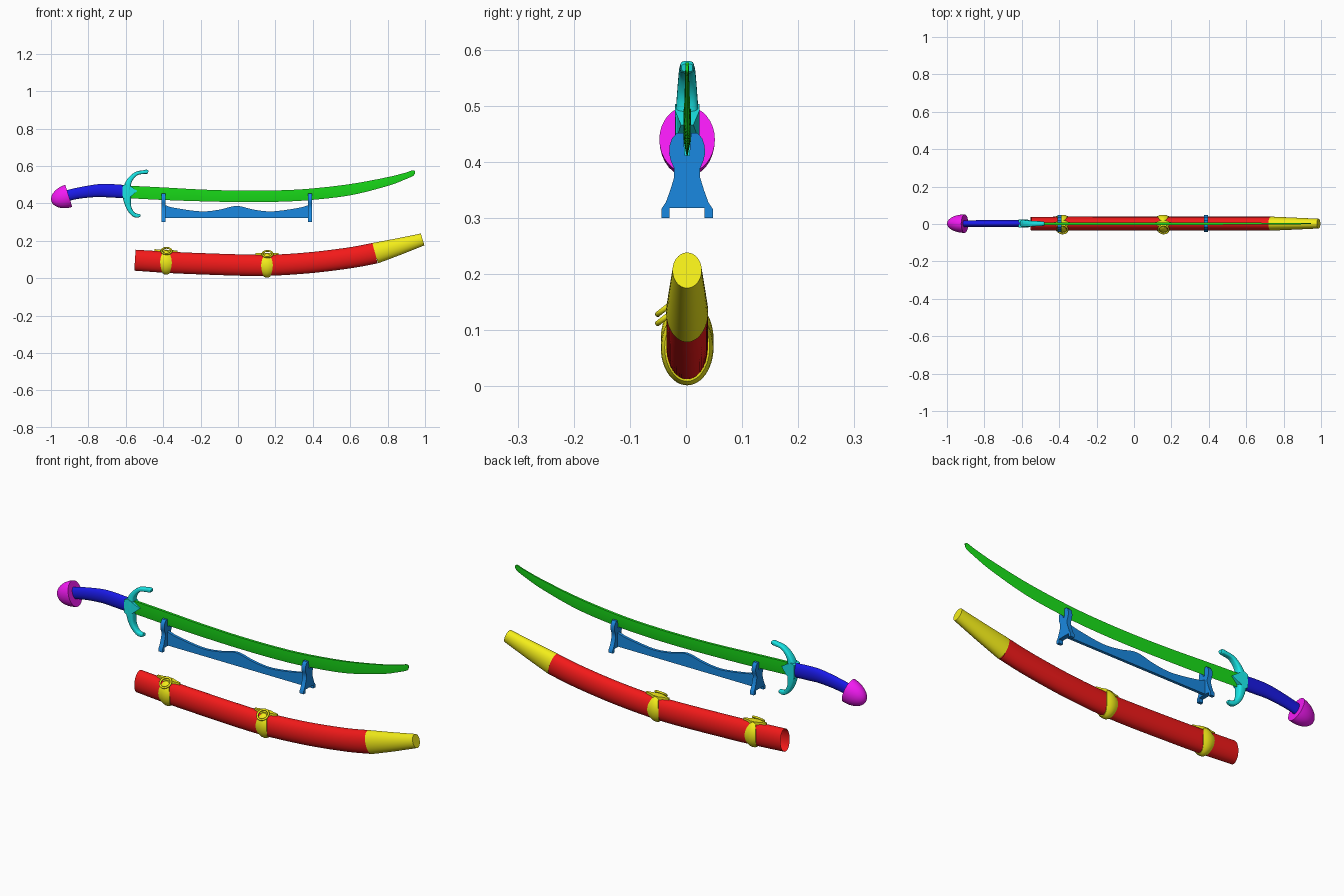
import bpy, bmesh, math
from mathutils import Vector, Matrix

if "Cube" in bpy.data.objects:
    bpy.data.objects.remove(bpy.data.objects["Cube"])

YC = 0.002  # common centre plane

RED, YELLOW, GREEN = (0.9, 0.01, 0.01, 1), (0.9, 0.85, 0.01, 1), (0.01, 0.75, 0.01, 1)
BLUE, CYAN, MAGENTA, SKY = (0.01, 0.01, 0.8, 1), (0.01, 0.8, 0.8, 1), (0.9, 0.01, 0.9, 1), (0.01, 0.25, 0.75, 1)
mats = {}


def finish(name, bm, color, angle=35):
    bmesh.ops.recalc_face_normals(bm, faces=bm.faces)
    me = bpy.data.meshes.new(name)
    bm.to_mesh(me)
    bm.free()
    ob = bpy.data.objects.new(name, me)
    bpy.context.collection.objects.link(ob)
    if color not in mats:
        mats[color] = bpy.data.materials.new("paint_%d" % len(mats))
        mats[color].diffuse_color = color
    me.materials.append(mats[color])
    bpy.ops.object.select_all(action='DESELECT')
    ob.select_set(True)
    bpy.context.view_layer.objects.active = ob
    bpy.ops.object.shade_smooth_by_angle(angle=math.radians(angle))
    return ob


def spline(pts, sub):
    """Catmull-Rom through tuples of any length."""
    pts = [Vector(p) for p in pts]
    ext = [2 * pts[0] - pts[1]] + pts + [2 * pts[-1] - pts[-2]]
    out = []
    for i in range(1, len(ext) - 2):
        a, b, c, d = ext[i - 1:i + 3]
        for k in range(sub):
            t = k / sub
            out.append(0.5 * (2 * b + (c - a) * t + (2 * a - 5 * b + 4 * c - d) * t * t
                              + (3 * b - a - 3 * c + d) * t ** 3))
    return out + [pts[-1]]


def skin(bm, rings, cap0=True, cap1=True, loop=False):
    rows = [[bm.verts.new(p) for p in r] for r in rings]
    n = len(rows[0])
    for a, b in zip(rows, rows[1:] + rows[:1] if loop else rows[1:]):
        for i in range(n):
            j = (i + 1) % n
            bm.faces.new((a[i], a[j], b[j], b[i]))
    if cap0:
        bm.faces.new(rows[0])
    if cap1:
        bm.faces.new(rows[-1])


def sweep(name, stations, color, n=32, sub=6, power=1.0, cap0=True, cap1=True):
    """Stations (x, z, half height, half depth) in the xz plane."""
    st = spline(stations, sub) if sub > 1 else [Vector(s) for s in stations]
    rings = []
    for i, s in enumerate(st):
        p, q = st[max(i - 1, 0)], st[min(i + 1, len(st) - 1)]
        t = Vector((q[0] - p[0], 0, q[1] - p[1])).normalized()
        up = Vector((-t.z, 0, t.x))
        ring = []
        for k in range(n):
            a = 2 * math.pi * k / n
            c, d = math.cos(a), math.sin(a)
            c, d = [math.copysign(abs(v) ** power, v) for v in (c, d)]
            ring.append(Vector((s[0], YC, s[1])) + up * (s[2] * c) + Vector((0, s[3] * d, 0)))
        rings.append(ring)
    bm = bmesh.new()
    skin(bm, rings, cap0, cap1)
    return finish(name, bm, color)


# Blade: wedge section with a flat spine and sharp lower edge
blade = spline([(-.6, .495, .428), (-.4, .485, .418), (-.2, .474, .411), (0, .468, .407),
                (.2, .469, .408), (.38, .478, .417), (.6, .503, .443), (.8, .54, .493),
                (.9, .565, .53)], 6) + [Vector(v) for v in
                                       ((.925, .574, .541), (.938, .577, .548), (.945, .573, .557))]
rings = []
for x, top, bot in blade:
    w = .0065 if x < .4 else .0065 - .0035 * (x - .4) / .545
    mid = top - .55 * (top - bot)
    rings.append([(x, YC - w, top), (x, YC + w, top), (x, YC + w * .85, mid),
                  (x, YC, bot), (x, YC - w * .85, mid)])
bm = bmesh.new()
skin(bm, rings)
finish("blade", bm, GREEN, 25)

# Grip and domed pommel
sweep("grip", [(-.93, .437, .029, .018), (-.85, .455, .030, .018), (-.75, .468, .034, .019),
               (-.68, .467, .036, .019), (-.595, .462, .035, .019)], BLUE)
dome = []
for k in range(15):
    a = math.pi / 2 * k / 14.2
    s = .097 * math.sin(a)
    dome.append((-.905 - .953 * s, .44 - .303 * s, .062 * math.cos(a), .0495 * math.cos(a)))
sweep("pommel", dome, MAGENTA, sub=1)

# Guard: curved quillons plus pointed centre block
sweep("guard_quillons", [(-.522, .337, .007, .010), (-.54, .334, .011, .012), (-.562, .344, .011, .014),
                         (-.584, .378, .014, .018), (-.594, .43, .021, .021), (-.594, .475, .021, .021),
                         (-.580, .522, .014, .018), (-.545, .558, .010, .015), (-.505, .567, .010, .013),
                         (-.488, .569, .011, .012), (-.480, .568, .007, .010)],
      CYAN, n=24, sub=4, power=.6)
kite = [(-.617, .43), (-.617, .495), (-.6, .503), (-.575, .492), (-.538, .466), (-.572, .437), (-.6, .422)]
bm = bmesh.new()
skin(bm, [[(x, YC + s * (.022 if x < -.56 else .011), z) for x, z in kite] for s in (-1, 1)])
finish("guard_block", bm, CYAN)

# Stand: two notched end plates joined by a wavy rail
half = [(.031, .318), (.031, .3), (.046, .3), (.046, .316), (.038, .328), (.030, .35), (.023, .373),
        (.023, .388), (.029, .402), (.032, .415), (.031, .43), (.027, .442), (.018, .452),
        (.007, .452), (.004, .412)]
outline = half + [(-y, z) for y, z in reversed(half)]
for name, x in (("stand_plate_left", -.399), ("stand_plate_right", .384)):
    bm = bmesh.new()
    skin(bm, [[(x + s * .011, YC + y, z) for y, z in outline] for s in (-1, 1)])
    finish(name, bm, SKY)
rail = spline([(-.395, .392), (-.34, .376), (-.2, .357), (-.1, .366), (-.007, .386),
               (.086, .366), (.186, .357), (.325, .376), (.38, .392)], 5)
bm = bmesh.new()
skin(bm, [[(x, YC - .007, .321), (x, YC + .007, .321), (x, YC + .007, z), (x, YC - .007, z)]
          for x, z in rail])
finish("stand_rail", bm, SKY)

# Scabbard: open-mouthed curved tube and tapered end cap
sweep("scabbard", [(-.551, .096, .056, .036), (-.38, .085, .057, .037), (-.2, .077, .057, .037),
                   (.05, .069, .057, .037), (.2, .070, .056, .037), (.4, .084, .056, .037),
                   (.6, .109, .056, .037), (.735, .134, .056, .037)],
      RED, n=48, cap0=False, cap1=False)
sweep("scabbard_tip", [(.733, .1335, .0565, .0375), (.86, .169, .045, .032), (.987, .207, .033, .026)],
      YELLOW, n=48, sub=2)

# Hanger fittings: band, top leaf and tilted ring
for side, x0, z0, slope in (("rear", -.385, .0855, -.055), ("front", .155, .069, .01)):
    bm = bmesh.new()
    rings = []
    for k in range(48):
        a = 2 * math.pi * k / 48
        h = math.cos(a)
        w = .012 + .019 * math.sin(a) ** 2 if h > 0 else .018 + .013 * math.sin(a) ** 2
        ring = []
        for u, off in ((-1, -.003), (-1, .003), (-.5, .0085), (0, .010), (.5, .0085), (1, .003), (1, -.003)):
            dx = u * w
            ring.append((x0 + dx, YC + (.037 + off) * math.sin(a),
                         z0 + slope * dx + (.057 + off) * h))
        rings.append(ring)
    skin(bm, rings, False, False, loop=True)
    finish("hanger_band_" + side, bm, YELLOW, 50)

    leaf = [(-.062, .004), (-.035, .009), (-.015, .017), (.015, .017), (.035, .009), (.062, .004)]
    shape = leaf + [(x, -y) for x, y in reversed(leaf)]
    bm = bmesh.new()
    skin(bm, [[(x0 + x, YC + y, z0 + slope * x + dz) for x, y in shape] for dz in (.050, .066)])
    finish("hanger_leaf_" + side, bm, YELLOW)

    bm = bmesh.new()
    rot = Matrix.Translation((x0 + .003, -.029, z0 + .060)) @ Matrix.Rotation(math.radians(38), 4, 'X')
    rings = []
    for k in range(32):
        a = 2 * math.pi * k / 32
        rings.append([rot @ Vector(((.027 + .005 * math.cos(b)) * math.cos(a),
                                    (.027 + .005 * math.cos(b)) * math.sin(a), .005 * math.sin(b)))
                      for b in [2 * math.pi * j / 10 for j in range(10)]])
    skin(bm, rings, False, False, loop=True)
    finish("hanger_ring_" + side, bm, YELLOW, 60)

for m in bpy.data.materials:
    if m.users and not m.is_grease_pencil:
        m.use_nodes = True
        m.node_tree.nodes["Principled BSDF"].inputs["Base Color"].default_value = m.diffuse_color
